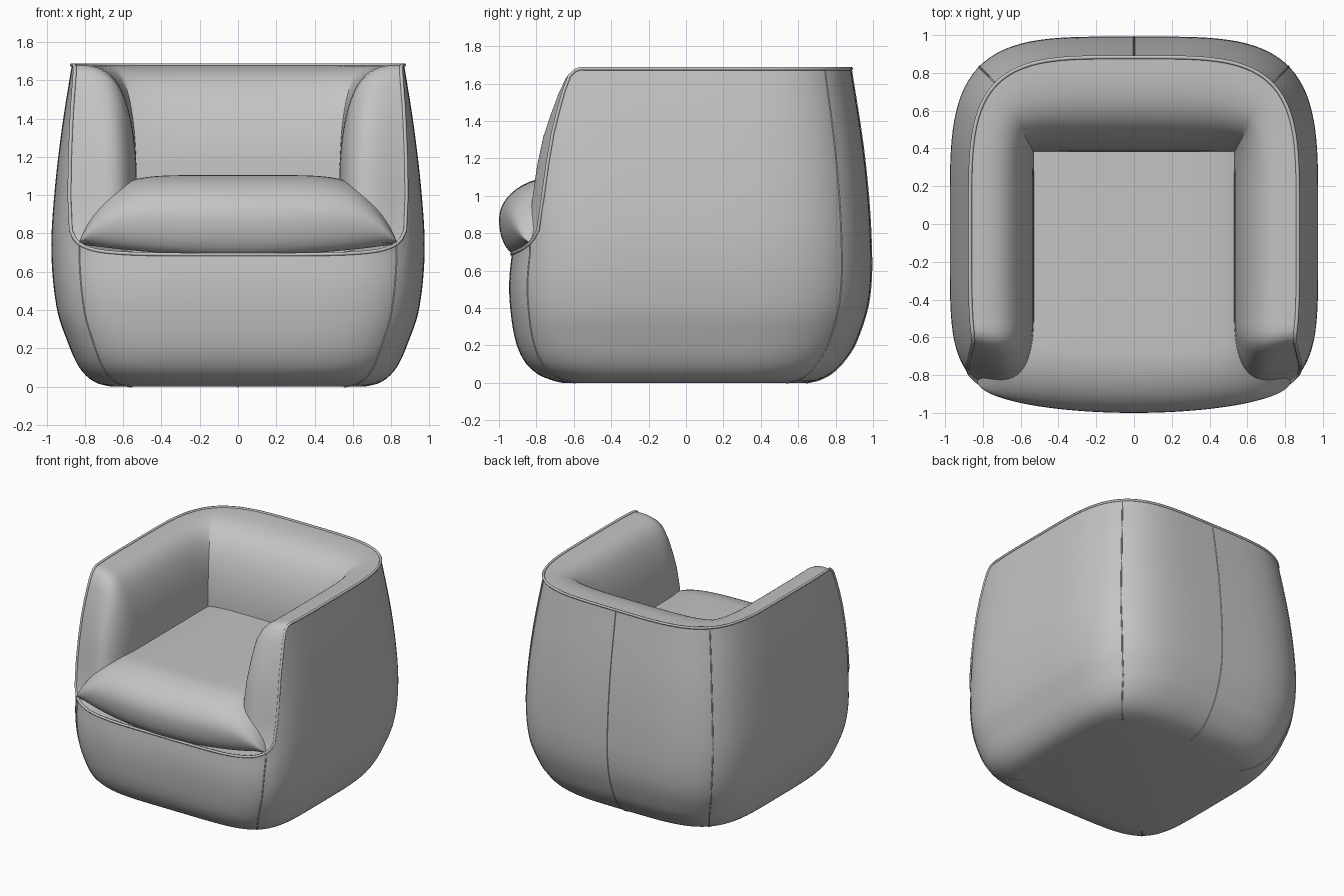
import bpy
import bmesh
from math import sin, cos, pi, copysign

if "Cube" in bpy.data.objects:
    bpy.data.objects.remove(bpy.data.objects["Cube"], do_unlink=True)

COLUMNS = 240
ROWS = 40
RIM_Z = 1.68

fabric = bpy.data.materials.new("grey_fabric")
fabric.use_nodes = True
grey = (0.55, 0.55, 0.55, 1)
fabric.diffuse_color = grey
fabric.node_tree.nodes["Principled BSDF"].inputs["Base Color"].default_value = grey


def curve_value(points, x):
    """Smooth interpolation through (x, value) points."""
    if x <= points[0][0]:
        return points[0][1]
    if x >= points[-1][0]:
        return points[-1][1]
    k = max(j for j in range(len(points) - 1) if points[j][0] <= x)

    def slope(j):
        a, b = points[max(j - 1, 0)], points[min(j + 1, len(points) - 1)]
        return (b[1] - a[1]) / (b[0] - a[0])

    (x0, v0), (x1, v1) = points[k], points[k + 1]
    d = x1 - x0
    t = (x - x0) / d
    return ((1 + 2 * t) * (1 - t) ** 2 * v0 + t * (1 - t) ** 2 * d * slope(k)
            + t * t * (3 - 2 * t) * v1 + t * t * (t - 1) * d * slope(k + 1))


# Outer profiles by height, and rim height by depth
HALF_WIDTH = [(0, .66), (.012, .72), (.045, .78), (.11, .835), (.22, .885), (.4, .945),
              (.7, .975), (1, .96), (1.35, .92), (1.7, .865)]
BACK = [(0, .64), (.012, .7), (.045, .77), (.11, .84), (.22, .91), (.45, .98), (.75, .99),
        (1.2, .955), (1.7, .88)]
FRONT = [(0, .66), (.012, .71), (.045, .79), (.11, .86), (.22, .91), (.4, .94), (.55, .945),
         (.7, .93)]
RIM = [(-.93, .69), (-.87, .72), (-.82, .765), (-.785, .84), (-.765, 1.0), (-.72, 1.3),
       (-.665, 1.52), (-.63, 1.63), (-.585, 1.675), (-.53, RIM_Z)]


def shell_point(i, z):
    """Point on the outer cover, at one column and height."""
    a = 2 * pi * i / COLUMNS
    c, s = cos(a), sin(a)
    n = 4 if s > 0 else 5.2
    r = (abs(c) ** n + abs(s) ** n) ** (-1 / n)
    depth = curve_value(BACK if s > 0 else FRONT, z)
    return (curve_value(HALF_WIDTH, z) * r * c, depth * r * s, z)


def rim_height(i):
    return curve_value(RIM, shell_point(i, .8)[1])


rim = [shell_point(i, rim_height(i)) for i in range(COLUMNS)]


def finish(obj):
    obj.data.materials.append(fabric)
    bpy.ops.object.select_all(action='DESELECT')
    obj.select_set(True)
    bpy.context.view_layer.objects.active = obj
    bpy.ops.object.shade_smooth_by_angle(angle=0.7)


def grid(name, strips, closed=False, cap_first=False):
    """Skin a list of equally long point strips."""
    bm = bmesh.new()
    v = [[bm.verts.new(p) for p in strip] for strip in strips]
    for k in range(len(v) if closed else len(v) - 1):
        a, b = v[k], v[(k + 1) % len(v)]
        for j in range(len(a) - 1):
            bm.faces.new((a[j], b[j], b[j + 1], a[j + 1]))
    if cap_first:
        bm.faces.new([strip[0] for strip in reversed(v)])
    bmesh.ops.recalc_face_normals(bm, faces=bm.faces)
    mesh = bpy.data.meshes.new(name)
    bm.to_mesh(mesh)
    bm.free()
    obj = bpy.data.objects.new(name, mesh)
    bpy.context.collection.objects.link(obj)
    finish(obj)


def tube(name, points, radius, cyclic=False):
    data = bpy.data.curves.new(name, 'CURVE')
    data.dimensions = '3D'
    data.bevel_depth = radius
    data.bevel_resolution = 1
    data.use_fill_caps = True
    spline = data.splines.new('POLY')
    spline.points.add(len(points) - 1)
    for p, co in zip(spline.points, points):
        p.co = (*co, 1)
    spline.use_cyclic_u = cyclic
    obj = bpy.data.objects.new(name, data)
    bpy.context.collection.objects.link(obj)
    data.materials.append(fabric)


# Outer cover, closed underneath
def cover_column(i):
    return [shell_point(i, rim_height(i) * (k / ROWS) ** 1.6) for k in range(ROWS + 1)]


grid("outer_cover", [cover_column(i) for i in range(COLUMNS)], closed=True, cap_first=True)


# Padded arms and back, rolling from the rim down to the seat
def pad_section(i):
    x, y, z = rim[i]
    corner = rim[COLUMNS // 8]
    inner_z = .72 + (z - .72) * .33
    if y > 0:
        inner_x = .53 * max(-1, min(1, x / corner[0]))
        inner_y = .38 * min(1, y / corner[1])
    else:
        inner_x = copysign(.53, x)
        inner_y = y if y > -.4 else -.4 + (y + .4) * .4
    bulge = .09 * min(1, max(0, (-y - .53) / .2))
    section = []
    for k in range(25):
        f = pi / 2 * k / 24
        out, up = 1 - max(0, cos(f)) ** .8, sin(f) ** .8
        puff = .03 * sin(2 * f) ** 2 * up
        section.append((inner_x + (x - inner_x) * out,
                        inner_y + (y - inner_y) * (out if y > 0 else up) - bulge * sin(2 * f),
                        inner_z + (z - inner_z) * up + puff))
    return section


order = [(i - COLUMNS // 4) % COLUMNS for i in range(COLUMNS + 1)]
grid("arm_and_back_padding", [pad_section(i) for i in order if rim[i][1] > -.835])

# Ledge behind the front rim, under the cushion
grid("front_ledge", [[rim[i], (rim[i][0] * .8, -.6, rim[i][2])]
                     for i in range(COLUMNS // 2, COLUMNS) if rim[i][1] < -.75 and rim[i][2] < .86])


# Seat cushion with a rounded, overhanging front
def cushion_section(u):
    x = .83 * sin(u * pi / 2)
    e = min(1, abs(x) / .83)
    top = .755 + .35 * (1 - e ** 6) ** .85
    bottom = .685 + .06 * e * e
    front = -.83 - .17 * (1 - e * e) ** .5
    mid = bottom + (top - bottom) * .45
    section = [(x, .5 - (.18 - front) * k / 8, top) for k in range(8)]
    for k in range(25):
        a = pi * k / 24
        c, s = cos(a), sin(a)
        roll, half = (.32, top - mid) if c > 0 else (.1, mid - bottom)
        section.append((x, front + roll * (1 - s), mid + half * c))
    section.append((x, -.5, bottom))
    return section


grid("seat_cushion", [cushion_section(k / 40) for k in range(-40, 41)])

# Piping around the rim and raised seams down the cover
tube("rim_piping", rim, .01, cyclic=True)
for name, degrees in (("back_left_seam", 45), ("back_seam", 90), ("back_right_seam", 135),
                      ("front_right_seam", 226.5), ("front_left_seam", 313.5)):
    tube(name, cover_column(degrees * COLUMNS / 360), .0045)
